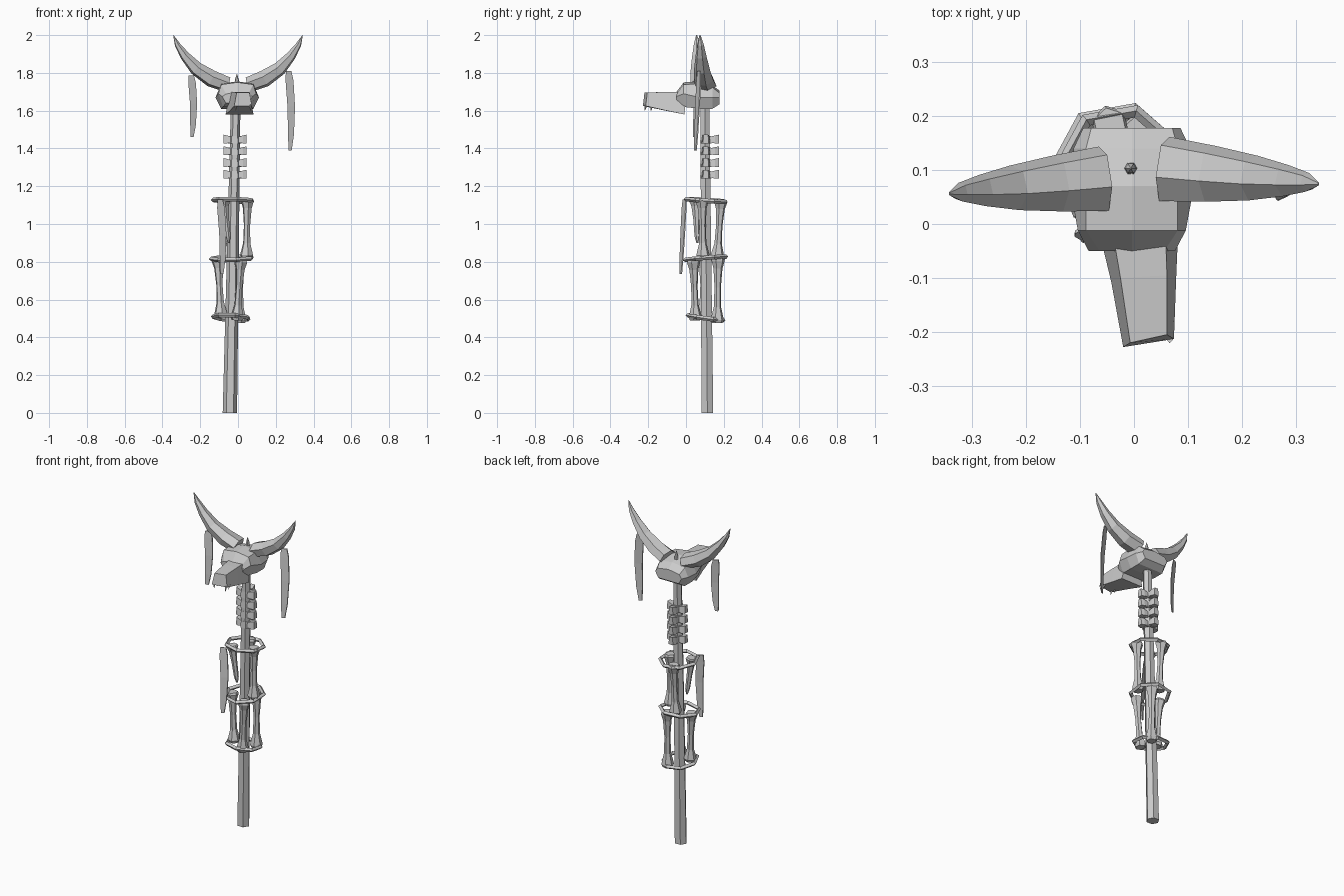
import bpy, bmesh, math
from mathutils import Vector

if "Cube" in bpy.data.objects:
    bpy.data.objects.remove(bpy.data.objects["Cube"])

GREY = (0.6, 0.6, 0.6, 1)
bone = bpy.data.materials.new("bone grey")
bone.use_nodes = True
bone.diffuse_color = GREY
bone.node_tree.nodes["Principled BSDF"].inputs["Base Color"].default_value = GREY


def loft(name, sections):
    """Skin a list of equal-sized point rings and cap both ends."""
    bm = bmesh.new()
    rings = [[bm.verts.new(p) for p in s] for s in sections]
    n = len(rings[0])
    for a, b in zip(rings, rings[1:]):
        for i in range(n):
            j = (i + 1) % n
            bm.faces.new((a[i], a[j], b[j], b[i]))
    bm.faces.new(rings[0])
    bm.faces.new(rings[-1])
    bmesh.ops.recalc_face_normals(bm, faces=bm.faces)
    mesh = bpy.data.meshes.new(name)
    bm.to_mesh(mesh)
    bm.free()
    mesh.materials.append(bone)
    obj = bpy.data.objects.new(name, mesh)
    bpy.context.collection.objects.link(obj)
    return obj


def tube(name, path, sides=6, turn=0.0):
    """Path entries: (centre, radius across, radius along y)."""
    pts = [Vector(p[0]) for p in path]
    side = Vector((0, 1, 0))
    sections = []
    for k, (_, ru, rv) in enumerate(path):
        t = (pts[min(k + 1, len(pts) - 1)] - pts[max(k - 1, 0)]).normalized()
        u = side.cross(t).normalized()
        v = t.cross(u)
        angles = [turn + math.tau * i / sides for i in range(sides)]
        sections.append([pts[k] + u * ru * math.cos(a) + v * rv * math.sin(a)
                         for a in angles])
    return loft(name, sections)


def long_bone(name, top, bottom, r=0.036, ends=2):
    """Bone with flared ends; one end only when it is broken off."""
    a, b = Vector(top), Vector(bottom)
    profile = [(0, 0.85), (0.04, 1), (0.16, 0.68), (0.45, 0.48),
               (0.75, 0.55), (0.95, 1), (1, 0.8)]
    if ends == 1:
        profile = profile[:4] + [(0.85, 0.4), (1, 0.15)]
    tube(name, [(a.lerp(b, f), r * s, r * s) for f, s in profile], 6, 0.3)


def strip(name, top, bottom, width, skew):
    """Thin hanging strip, slightly bowed, narrowing to the bottom."""
    a, b = Vector(top), Vector(bottom)
    across = Vector((width / 2, skew, 0))
    thick = Vector((0, 0.003, 0))
    sections = []
    for f, s in [(0, 0.7), (0.12, 1), (0.45, 0.95), (0.8, 0.75), (1, 0.4)]:
        c = a.lerp(b, f) + Vector((width * 0.25 * math.sin(f * math.pi), 0, 0))
        sections.append([c - across * s - thick, c + across * s - thick,
                         c + across * s + thick, c - across * s + thick])
    loft(name, sections)


# Staff pole, leaning slightly
tube("staff_pole", [((-0.043, 0.113, 0), 0.038, 0.036),
                    ((-0.012, 0.1, 1.65), 0.025, 0.027)])


def skull_section(y, top, mid, low, wt, wm, wl, cx=-0.004):
    return [(cx - wt, y, top - 0.012), (cx, y, top), (cx + wt, y, top - 0.012),
            (cx + wm, y, mid), (cx + wl, y, low), (cx - wl, y, low),
            (cx - wm, y, mid)]


# Cranium
loft("cranium", [skull_section(*s) for s in [
    (-0.05, 1.70, 1.675, 1.64, 0.06, 0.08, 0.06),
    (-0.012, 1.75, 1.69, 1.62, 0.085, 0.1, 0.075),
    (0.07, 1.755, 1.67, 1.61, 0.085, 0.115, 0.085),
    (0.14, 1.735, 1.67, 1.61, 0.085, 0.108, 0.085),
    (0.178, 1.705, 1.67, 1.635, 0.075, 0.09, 0.07)]])


def snout_section(y, cx, top, low, wt, wl, slant):
    return [(cx - wt, y, top), (cx + wt, y + slant, top),
            (cx + wl, y - 0.008 + slant, low), (cx - wl, y - 0.008, low)]


# Snout and its teeth
loft("snout", [snout_section(0.0, 0.008, 1.70, 1.58, 0.05, 0.074, 0),
               snout_section(-0.1, 0.018, 1.70, 1.60, 0.043, 0.06, 0.005),
               snout_section(-0.22, 0.027, 1.695, 1.625, 0.034, 0.047, 0.015)])
for i, x in enumerate((-0.012, 0.066)):
    for j, y in enumerate((-0.212, -0.18)):
        tube(f"tooth_{i}_{j}", [((x, y, 1.63), 0.008, 0.009),
                                ((x, y - 0.006, 1.60), 0.001, 0.001)], 4)

# Crown spike
tube("crown_spike", [((-0.006, 0.103, 1.73), 0.013, 0.013),
                     ((-0.006, 0.103, 1.765), 0.01, 0.01),
                     ((-0.006, 0.103, 1.795), 0.001, 0.001)])

# Horns, the right one set slightly forward
horn = [(0.055, 0.102, 1.738, 0.042, 0.062), (0.14, 0.093, 1.77, 0.046, 0.054),
        (0.22, 0.085, 1.823, 0.038, 0.043), (0.28, 0.08, 1.89, 0.026, 0.03),
        (0.32, 0.077, 1.95, 0.015, 0.018), (0.341, 0.074, 2.0, 0.001, 0.003)]
for name, sx, dy in (("left_horn", 1, 0), ("right_horn", -1, -0.018)):
    tube(name, [((sx * (x + 0.001), y + dy, z), ru, rv)
                for x, y, z, ru, rv in horn], 6, 0.25 * sx)

# Hanging strips
strip("left_horn_strip", (0.268, 0.07, 1.81), (0.276, 0.05, 1.39), 0.042, 0.01)
strip("right_horn_strip", (-0.247, 0.06, 1.785), (-0.243, 0.045, 1.46), 0.04, 0.01)
strip("cage_strip", (-0.095, -0.008, 1.13), (-0.085, -0.028, 0.735), 0.04, 0.01)

# Vertebrae: a body with two side wings and a rear process
for i in range(4):
    z = 1.26 + 0.062 * i
    c = Vector((-0.018, 0.105, z))
    tube(f"vertebra_body_{i}", [(c - Vector((0, 0, 0.02)), 0.036, 0.036),
                                (c + Vector((0, 0, 0.02)), 0.032, 0.032)])
    for name, ang, reach in (("left_wing", 0, 0.064), ("right_wing", math.pi, 0.058),
                             ("rear_process", math.pi / 2, 0.07)):
        d = Vector((math.cos(ang), math.sin(ang), 0))
        w = Vector((-d.y, d.x, 0))
        up = Vector((0, 0, 1))
        sections = []
        for dist, half, tall, rise in ((0.015, 0.024, 0.014, 0),
                                       (reach * 0.7, 0.022, 0.021, 0.002),
                                       (reach, 0.015, 0.023, 0.004)):
            m = c + d * dist + up * rise
            sections.append([m - w * half - up * tall, m + w * half - up * tall,
                             m + w * half * 0.8 + up * tall,
                             m - w * half * 0.8 + up * tall])
        loft(f"vertebra_{name}_{i}", sections)

# Long bones around the pole, in two tiers
long_bone("upper_bone_left", (0.05, 0.085, 1.135), (0.045, 0.09, 0.82))
long_bone("upper_bone_rear", (-0.045, 0.185, 1.13), (-0.045, 0.165, 0.82))
long_bone("upper_bone_broken", (-0.075, 0.05, 1.13), (-0.048, 0.06, 0.9), 0.034, 1)
long_bone("lower_bone_right", (-0.105, 0.095, 0.815), (-0.09, 0.09, 0.51))
long_bone("lower_bone_front", (0.015, 0.04, 0.81), (-0.005, 0.05, 0.49))
long_bone("lower_bone_rear", (0.01, 0.17, 0.82), (0.01, 0.165, 0.475))

# Binding rings
for name, x, z, r, tilt in (("upper_ring", -0.025, 1.125, 0.108, -0.05),
                            ("middle_ring", -0.03, 0.818, 0.112, 0.06),
                            ("lower_ring", -0.035, 0.505, 0.098, -0.1)):
    bpy.ops.mesh.primitive_torus_add(
        major_segments=7, minor_segments=4, major_radius=r, minor_radius=0.012,
        location=(x, 0.105, z), rotation=(tilt, -tilt, 0.4))
    ring = bpy.context.object
    ring.name = name
    ring.data.materials.append(bone)
    ring.data.shade_flat()
